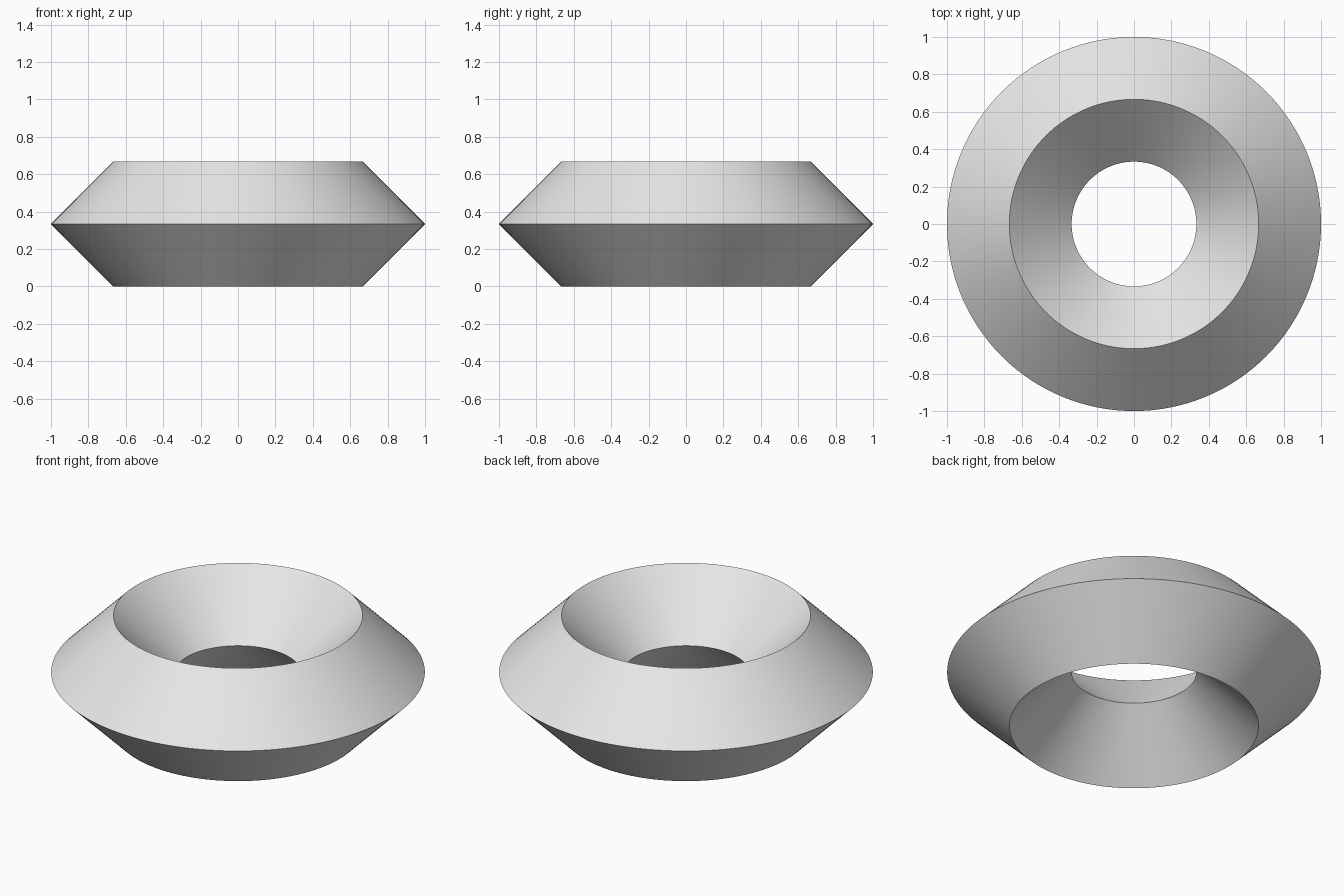
import bpy
import math

# Remove the default cube
cube = bpy.data.objects.get("Cube")
if cube:
    bpy.data.objects.remove(cube, do_unlink=True)

# Plain light grey
COLOUR = (0.8, 0.8, 0.8, 1.0)
grey = bpy.data.materials.new("light grey")
grey.use_nodes = True
grey.diffuse_color = COLOUR
shader = next(n for n in grey.node_tree.nodes if n.type == 'BSDF_PRINCIPLED')
shader.inputs["Base Color"].default_value = COLOUR

# Ring with a diamond cross-section: a torus with a four-sided tube
TUBE = 1 / 3
bpy.ops.mesh.primitive_torus_add(
    major_radius=1 - TUBE, minor_radius=TUBE,
    major_segments=128, minor_segments=4,
    location=(0, 0, TUBE))
ring = bpy.context.object
ring.name = ring.data.name = "diamond_section_ring"
ring.data.materials.append(grey)

# Smooth around the ring, sharp at the four rims
bpy.ops.object.shade_smooth_by_angle(angle=math.radians(30))
